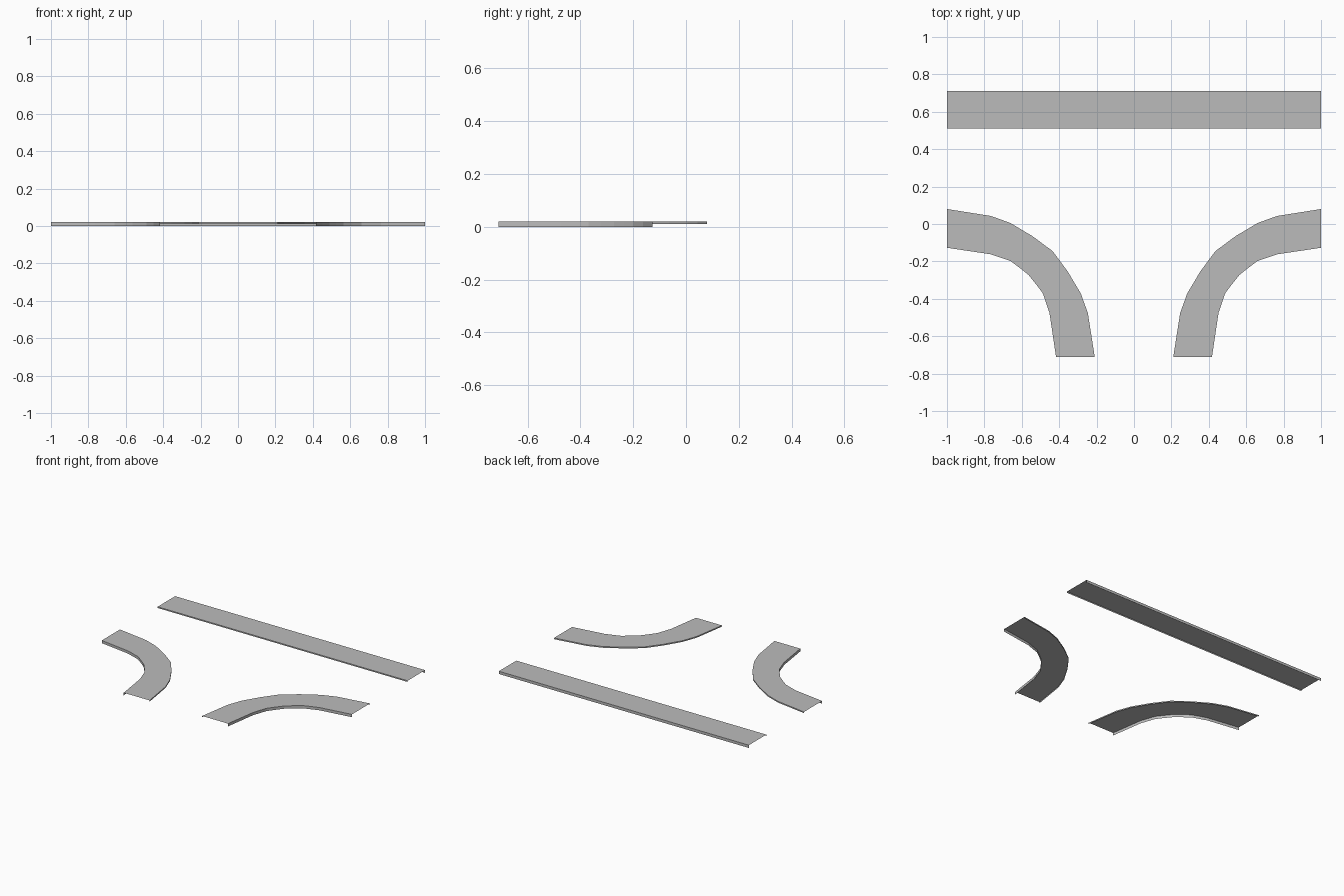
import bpy
import bmesh

TOP = 0.02
CORNER = (1.0, -0.71)

cube = bpy.data.objects.get("Cube")
if cube:
    bpy.data.objects.remove(cube, do_unlink=True)

grey = bpy.data.materials.new("plain grey")
grey.use_nodes = True
colour = (0.5, 0.5, 0.5, 1)
grey.diffuse_color = colour
grey.node_tree.nodes["Principled BSDF"].inputs["Base Color"].default_value = colour


def folded_strip(name, far_edge, near_edge, far_bottom, near_bottom):
    """Thin sheet between two edge paths, with a lip folded down on each side."""
    bm = bmesh.new()
    rows = []
    for (fx, fy), (nx, ny) in zip(far_edge, near_edge):
        section = [(fx, fy, far_bottom), (fx, fy, TOP), (nx, ny, TOP), (nx, ny, near_bottom)]
        rows.append([bm.verts.new(p) for p in section])
    for a, b in zip(rows, rows[1:]):
        for i in range(3):
            bm.faces.new((a[i], a[i + 1], b[i + 1], b[i]))
    # Keep the sheet facing upward and the lips facing outward
    bm.normal_update()
    if sum(f.normal.z for f in bm.faces) < 0:
        bmesh.ops.reverse_faces(bm, faces=bm.faces[:])
    mesh = bpy.data.meshes.new(name)
    bm.to_mesh(mesh)
    bm.free()
    mesh.materials.append(grey)
    bpy.context.collection.objects.link(bpy.data.objects.new(name, mesh))


def bend_path(half, side):
    """Mirror half a bend over its diagonal, then place it on one side."""
    offsets = half + [(-y, -x) for x, y in reversed(half[:-1])]
    return [(side * (CORNER[0] + x), CORNER[1] + y) for x, y in offsets]


# Straight strip at the back
stations = [-1, -0.77, -0.54, -0.29, 0.29, 0.54, 0.77, 1]
folded_strip("straight_strip", [(x, 0.71) for x in stations],
             [(x, 0.51) for x in stations], 0.0, 0.011)

# Pair of curved strips, deeper lip on the inside of the bend
outer = [(0, 0.79), (-0.235, 0.753), (-0.34, 0.715), (-0.457, 0.645), (-0.565, 0.565)]
inner = [(0, 0.583), (-0.235, 0.548), (-0.34, 0.512), (-0.388, 0.476), (-0.437, 0.437)]
for side, label in ((1, "left"), (-1, "right")):
    folded_strip(label + "_curved_strip", bend_path(outer, side),
                 bend_path(inner, side), 0.011, 0.0)
